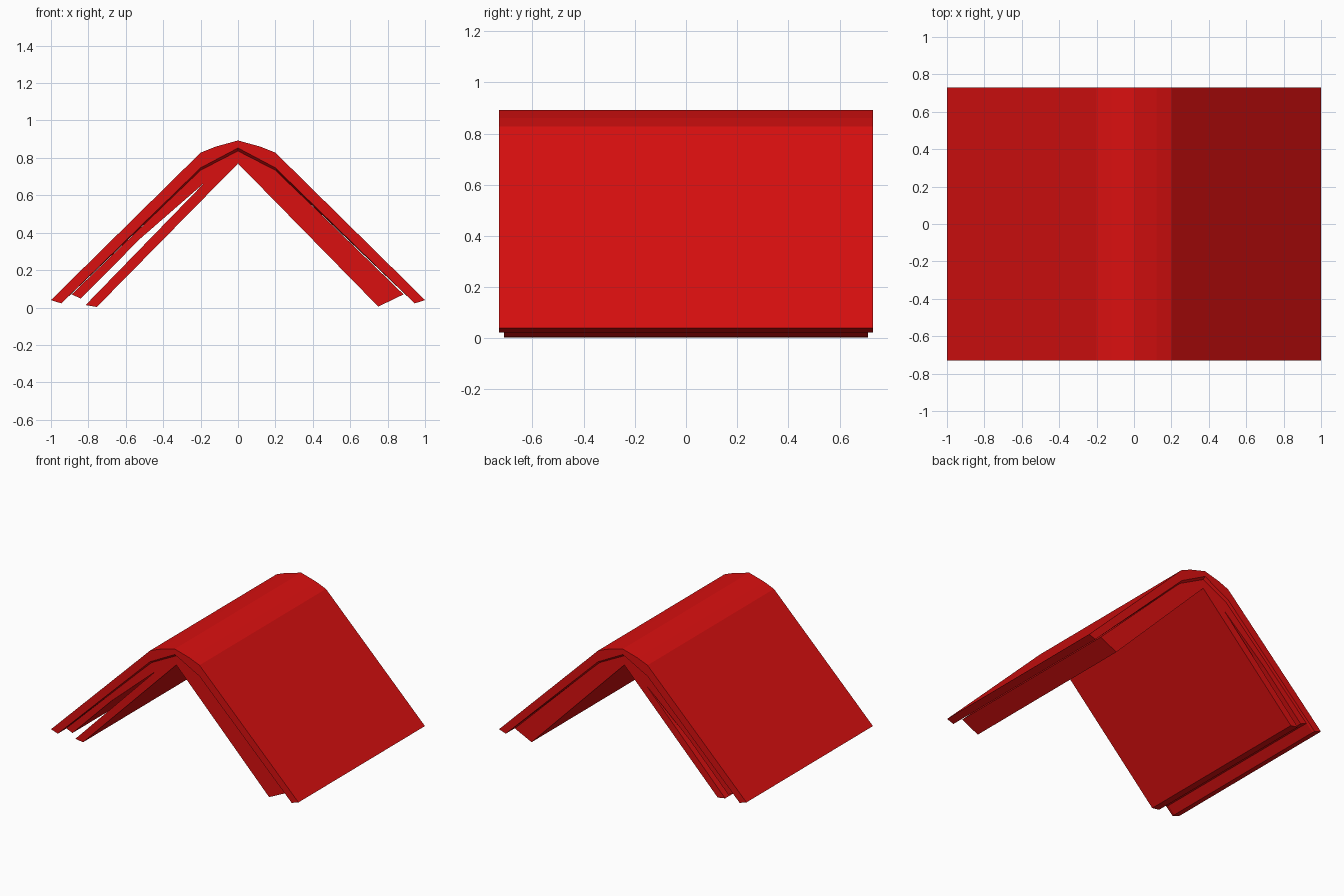
import bpy, bmesh

if "Cube" in bpy.data.objects:
    bpy.data.objects.remove(bpy.data.objects["Cube"], do_unlink=True)

red = bpy.data.materials.new("book red")
red.use_nodes = True
colour = (0.7, 0.005, 0.005, 1)
red.diffuse_color = colour
red.node_tree.nodes["Principled BSDF"].inputs["Base Color"].default_value = colour


def loft(name, rings):
    """Join (y, xz profile) rings along y and cap both ends."""
    bm = bmesh.new()
    loops = [[bm.verts.new((x, y, z)) for x, z in profile] for y, profile in rings]
    for a, b in zip(loops, loops[1:]):
        for i in range(len(a)):
            j = (i + 1) % len(a)
            bm.faces.new((a[i], a[j], b[j], b[i]))
    bm.faces.new(loops[0])
    bm.faces.new(loops[-1])
    bmesh.ops.recalc_face_normals(bm, faces=bm.faces)
    mesh = bpy.data.meshes.new(name)
    bm.to_mesh(mesh)
    bm.free()
    mesh.materials.append(red)
    obj = bpy.data.objects.new(name, mesh)
    bpy.context.collection.objects.link(obj)
    return obj


def mirrored(half):
    """Half profile from the eave to the ridge, continued to the other eave."""
    return half + [(-x, z) for x, z in reversed(half[:-1])]


# Cover: bent sheet with a rounded spine and an undercut at both ends
outer = mirrored([(-1, 0.04), (-0.2, 0.828), (-0.12, 0.86), (0, 0.893)])
inner = mirrored([(-0.945, 0.022), (-0.2, 0.747), (0, 0.853)])
inner_deep = mirrored([(-0.945, 0.022), (-0.2, 0.732), (0, 0.835)])
rim = outer + inner[::-1]
body = outer + inner_deep[::-1]
loft("cover", [(-0.73, rim), (-0.71, body), (0.71, body), (0.73, rim)])

# Pages: folded block, split by a narrow slit on one side
page_half = [(0.75, 0.005), (0.885, 0.07), (0.2, 0.735), (0, 0.838)]
split_side = [(-0.2, 0.735), (-0.89, 0.07), (-0.84, 0.048), (-0.525, 0.366),
              (-0.176, 0.67), (-0.815, 0.013), (-0.755, 0.003), (0, 0.77)]
pages = page_half + split_side
loft("pages", [(-0.712, pages), (0.712, pages)])
